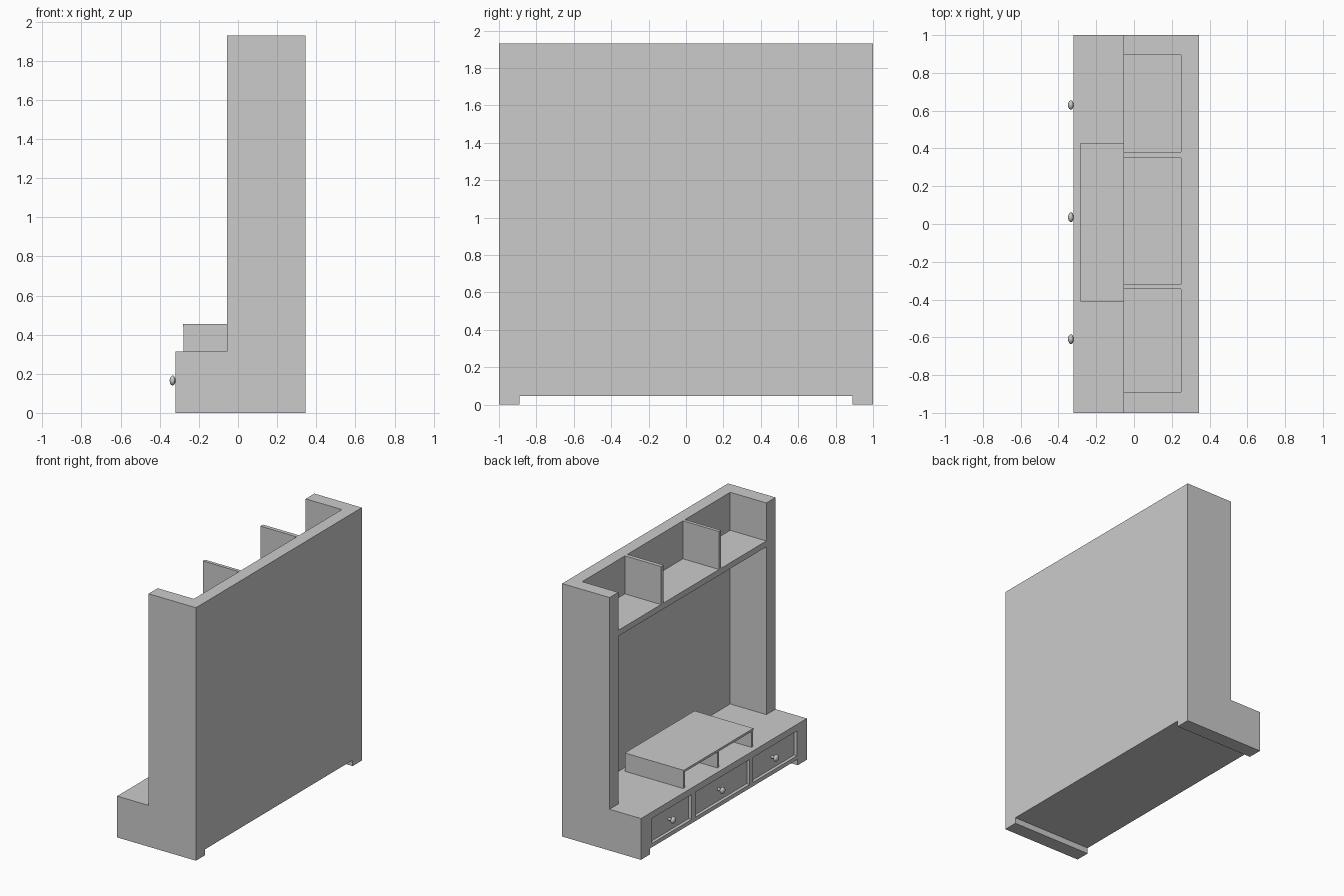
import bpy, bmesh, math
from mathutils import Matrix, Vector

if "Cube" in bpy.data.objects:
    bpy.data.objects.remove(bpy.data.objects["Cube"])

X0, XU, XN, X1 = -0.32, -0.055, 0.25, 0.345   # base front, upper front, niche back, rear
BAYS = [(-0.89, -0.345), (-0.32, 0.35), (0.38, 0.895)]
DRAWERS = [(-0.88, -0.35), (-0.31, 0.34), (0.39, 0.865)]
KNOBS = [-0.61, 0.035, 0.63]


def add_object(name, bm):
    bmesh.ops.recalc_face_normals(bm, faces=bm.faces)
    mesh = bpy.data.meshes.new(name)
    bm.to_mesh(mesh)
    bm.free()
    obj = bpy.data.objects.new(name, mesh)
    bpy.context.collection.objects.link(obj)
    return obj


def add_box(bm, x, y, z):
    lo, hi = Vector((x[0], y[0], z[0])), Vector((x[1], y[1], z[1]))
    m = Matrix.Translation((lo + hi) / 2) @ Matrix.Diagonal((*(hi - lo), 1))
    bmesh.ops.create_cube(bm, size=1, matrix=m)


def boxes(name, specs):
    bm = bmesh.new()
    for s in specs:
        add_box(bm, *s)
    return add_object(name, bm)


# Carcass: L-shaped side profile extruded over the full width
profile = [(X0, 0), (X1, 0), (X1, 1.93), (XU, 1.93), (XU, 0.315), (X0, 0.315)]
bm = bmesh.new()
face = bm.faces.new([bm.verts.new((x, -1, z)) for x, z in profile])
ext = bmesh.ops.extrude_face_region(bm, geom=[face])
bmesh.ops.translate(bm, vec=(0, 2, 0),
                    verts=[v for v in ext["geom"] if isinstance(v, bmesh.types.BMVert)])
carcass = add_object("cabinet_carcass", bm)

# Cut toe space, screen niche, open top bays and drawer recesses
cuts = [((-0.5, 0.5), (-0.89, 0.89), (-0.1, 0.045)),
        ((-0.5, XN), (-0.89, 0.895), (0.315, 1.595))]
cuts += [((-0.5, XN), b, (1.64, 2.1)) for b in BAYS]
cuts += [((-0.5, X0 + 0.05), d, (0.075, 0.265)) for d in DRAWERS]
cutter = boxes("carcass_cutter", cuts)
cutter.hide_render = True
mod = carcass.modifiers.new("openings", "BOOLEAN")
mod.object = cutter
mod.operation = "DIFFERENCE"
mod.solver = "EXACT"
bpy.context.view_layer.objects.active = carcass
carcass.select_set(True)
bpy.ops.object.modifier_apply(modifier=mod.name)
bpy.data.objects.remove(cutter)

# Drawer fronts set back in their recesses, each with a turned knob
KNOB_PROFILE = [(0.0, 0.010), (0.025, 0.010), (0.028, 0.019), (0.034, 0.025),
                (0.041, 0.025), (0.048, 0.019), (0.052, 0.010), (0.054, 0.0)]
for i, (d, ky) in enumerate(zip(DRAWERS, KNOBS), 1):
    boxes(f"drawer_front_{i}", [((X0 + 0.024, X0 + 0.05), d, (0.075, 0.265))])
    bm = bmesh.new()
    pts = [bm.verts.new((X0 + 0.024 - h, ky, 0.165 + r)) for h, r in KNOB_PROFILE]
    edges = [bm.edges.new(p) for p in zip(pts, pts[1:])]
    bmesh.ops.spin(bm, geom=pts + edges, cent=(0, ky, 0.165), axis=(1, 0, 0),
                   angle=math.tau, steps=20)
    bmesh.ops.remove_doubles(bm, verts=bm.verts, dist=0.0001)
    knob = add_object(f"drawer_knob_{i}", bm)
    bpy.ops.object.select_all(action="DESELECT")
    knob.select_set(True)
    bpy.context.view_layer.objects.active = knob
    bpy.ops.object.shade_smooth_by_angle(angle=math.radians(50))

# Low media riser: thin top on three upright panels
boxes("riser_top", [((-0.282, 0.215), (-0.41, 0.43), (0.438, 0.455))])
boxes("riser_supports", [((-0.278, 0.213), (y, y + 0.018), (0.315, 0.438))
                         for y in (-0.41, 0.001, 0.412)])
